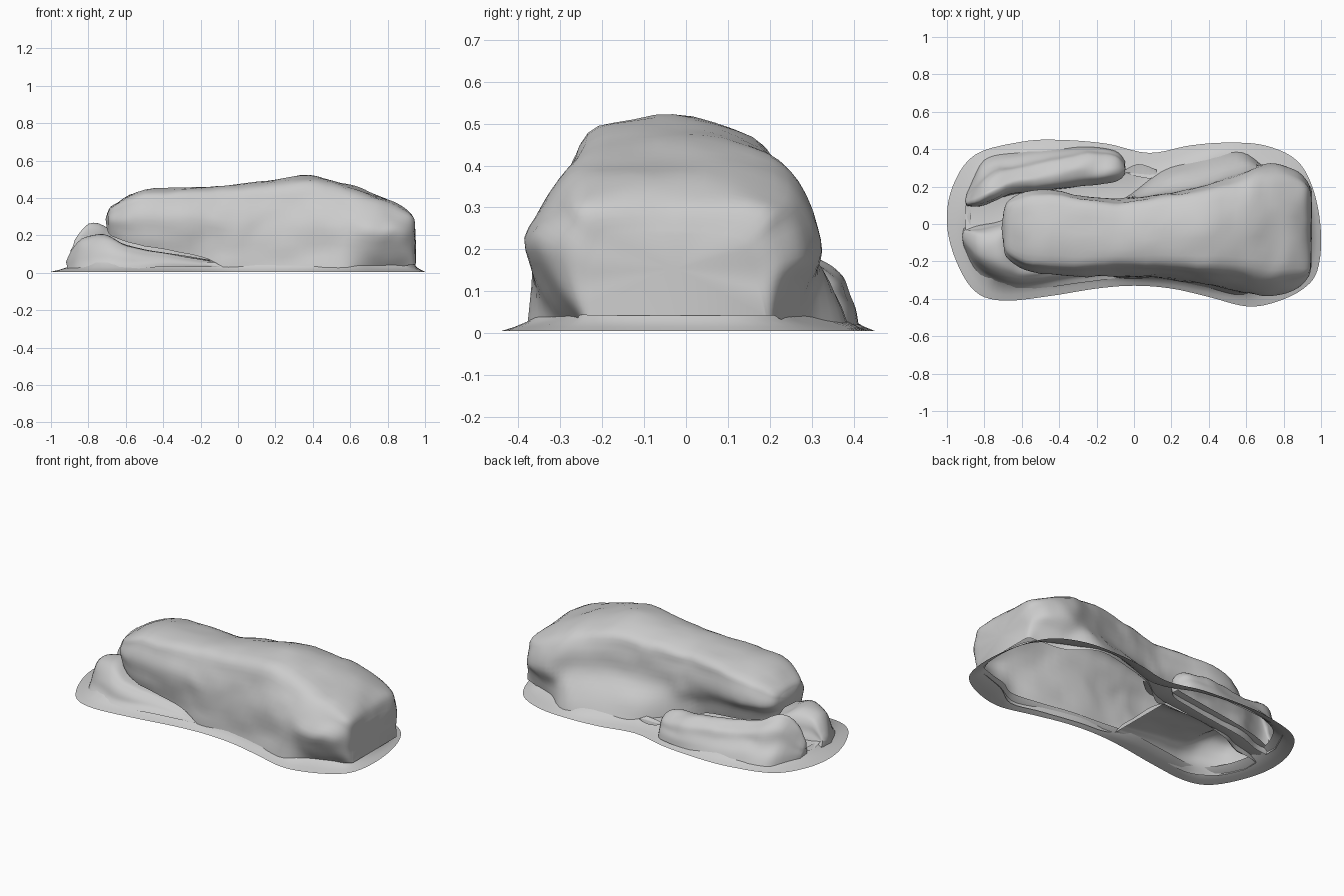
import bpy
from mathutils import Vector, noise

if "Cube" in bpy.data.objects:
    bpy.data.objects.remove(bpy.data.objects["Cube"])


def catmull(pts, n, closed=False):
    """Smooth curve through the points, n steps per span."""
    m = len(pts)
    get = (lambda i: pts[i % m]) if closed else (lambda i: pts[max(0, min(m - 1, i))])
    out = []
    for i in range(m if closed else m - 1):
        a, b, c, d = (get(i + k) for k in (-1, 0, 1, 2))
        for s in range(n):
            t = s / n
            out.append(0.5 * (2 * b + (c - a) * t + (2 * a - 5 * b + 4 * c - d) * t * t
                              + (3 * b - a - 3 * c + d) * t ** 3))
    if not closed:
        out.append(pts[-1].copy())
    return out


def surface(name, rows, closed=False, caps=False, rough=0.0):
    """Skin a grid of points; optionally wrap the rows or cap both ends."""
    w, h = len(rows[0]), len(rows)
    verts = [p.copy() for r in rows for p in r]
    for v in verts:
        k = rough * min(1, v.z / 0.1)
        v += noise.noise_vector(v * 5) * k + noise.noise_vector(v * 12) * k * 0.5
        v.z = max(v.z, 0.005)
    faces = []
    for i in range(h if closed else h - 1):
        j = (i + 1) % h
        faces += [(i * w + k, i * w + k + 1, j * w + k + 1, j * w + k) for k in range(w - 1)]
    if caps:
        for base, flip in ((0, True), ((h - 1) * w, False)):
            c = sum((verts[base + k] for k in range(w)), Vector()) / w
            c.x += -0.01 if flip else 0.004
            verts.append(c)
            for k in range(w):
                a, b = base + k, base + (k + 1) % w
                faces.append((b, a, len(verts) - 1) if flip else (a, b, len(verts) - 1))
    me = bpy.data.meshes.new(name)
    me.from_pydata([tuple(v) for v in verts], [], faces)
    me.flip_normals()
    ob = bpy.data.objects.new(name, me)
    bpy.context.collection.objects.link(ob)
    bpy.ops.object.select_all(action='DESELECT')
    ob.select_set(True)
    bpy.context.view_layer.objects.active = ob
    bpy.ops.object.shade_smooth_by_angle(angle=0.8)
    return ob


def rock(name, stations, n=5, rough=0.012):
    """Open-bottomed boulder lofted along x.
    Station: x, y of front base/bulge/shoulder, back shoulder/bulge/base, top z, base z."""
    sections = []
    for x, bf, yf, rf, rb, yb, bb, zt, zb in stations:
        h = zt - zb
        prof = [(bf, zb), (yf * .6 + bf * .4, zb + .22 * h), (yf, zb + .52 * h),
                (yf * .6 + rf * .4, zb + .75 * h), (rf, zt - .06 * h),
                ((rf + rb) / 2, zt), (rb, zt - .09 * h),
                (yb * .7 + rb * .3, zb + .73 * h), (yb, zb + .47 * h),
                (yb * .4 + bb * .6, zb + .24 * h), (bb, zb)]
        sections.append(catmull([Vector((x, y, z)) for y, z in prof], 4))
    cols = [catmull(list(c), n) for c in zip(*sections)]
    return surface(name, [list(r) for r in zip(*cols)], caps=True, rough=rough)


# Large boulder, overhanging on the left
rock("main_boulder", [
    (-.70, -.09, -.12, -.09, .04, .06, .03, .32, .24),
    (-.665, -.17, -.20, -.15, .09, .13, .08, .365, .19),
    (-.50, -.24, -.27, -.20, .13, .18, .12, .44, .14),
    (-.20, -.27, -.275, -.20, .10, .14, .09, .46, .09),
    (-.05, -.29, -.275, -.20, .10, .135, .14, .475, .02),
    (.15, -.30, -.28, -.20, .12, .17, .29, .49, .01),
    (.38, -.34, -.31, -.20, .15, .22, .36, .518, .01),
    (.58, -.38, -.36, -.22, .19, .28, .385, .475, .01),
    (.73, -.29, -.385, -.24, .21, .33, .28, .42, .01),
    (.86, -.26, -.35, -.23, .20, .29, .23, .365, .03),
    (.93, -.25, -.29, -.23, .17, .22, .21, .31, .04),
    (.95, -.23, -.22, -.16, .12, .16, .19, .24, .04)])

# Low rock wedged beneath the front left end
rock("front_small_rock", [
    (-.91, -.12, -.11, -.09, -.05, -.03, -.02, .08, .02),
    (-.84, -.26, -.21, -.16, -.06, -.03, .00, .18, .02),
    (-.72, -.34, -.28, -.20, -.05, .00, .02, .21, .02),
    (-.60, -.35, -.31, -.24, -.02, .04, .08, .15, .02),
    (-.40, -.33, -.28, -.23, .00, .08, .12, .11, .03),
    (-.10, -.29, -.26, -.22, .00, .10, .14, .06, .03)], rough=.01)

# Long rock lying along the back left
rock("back_long_rock", [
    (-.89, .09, .10, .11, .13, .15, .17, .12, .02),
    (-.80, .10, .11, .13, .18, .26, .34, .26, .02),
    (-.65, .15, .16, .19, .25, .32, .38, .22, .02),
    (-.45, .18, .18, .22, .30, .36, .40, .19, .02),
    (-.25, .21, .20, .24, .33, .38, .41, .18, .02),
    (-.10, .24, .23, .26, .33, .37, .39, .16, .02),
    (-.05, .28, .27, .28, .31, .33, .34, .11, .02)], rough=.016)

# Ground skirt: outer outline (x, y) and inset width
outline = [(-1, 0, .12), (-.97, .2, .12), (-.85, .37, .11), (-.6, .44, .08), (-.4, .45, .07),
           (-.15, .43, .09), (.08, .38, .13), (.3, .42, .10), (.5, .435, .07), (.7, .42, .13),
           (.87, .34, .13), (.96, .18, .06), (1, -.05, .06), (.98, -.25, .08), (.9, -.35, .11),
           (.75, -.42, .13), (.6, -.44, .09), (.4, -.39, .06), (.2, -.345, .05),
           (0, -.33, .05), (-.2, -.345, .08), (-.45, -.385, .09), (-.7, -.41, .09),
           (-.85, -.36, .11), (-.95, -.2, .11)]
ring = catmull([Vector(p) for p in outline], 5, closed=True)
rows = []
for i, p in enumerate(ring):
    t = (ring[(i + 1) % len(ring)] - ring[i - 1]).to_2d().normalized()
    inward = Vector((t.y, -t.x, 0))
    edge = Vector((p.x, p.y, 0))
    rows.append([edge + inward * p.z * f + Vector((0, 0, z))
                 for f, z in ((0, .005), (.35, .015), (.75, .03), (1.05, .055))])
surface("ground_skirt", rows, closed=True)

# Sunken ground between the rocks: x, front y, back y, z
gap = [(-.9, -.03, .1, .05), (-.8, -.06, .14, .06), (-.6, .04, .19, .06),
       (-.35, .08, .23, .06), (-.1, .11, .27, .06), (.02, .14, .32, .05), (.12, .22, .29, .05)]
edges = [catmull([Vector((x, y0 + (y1 - y0) * f, z + dz)) for x, y0, y1, z in gap], 4)
         for f, dz in ((0, .01), (.5, -.01), (1, 0))]
surface("gap_ground", [list(r) for r in zip(*edges)])
